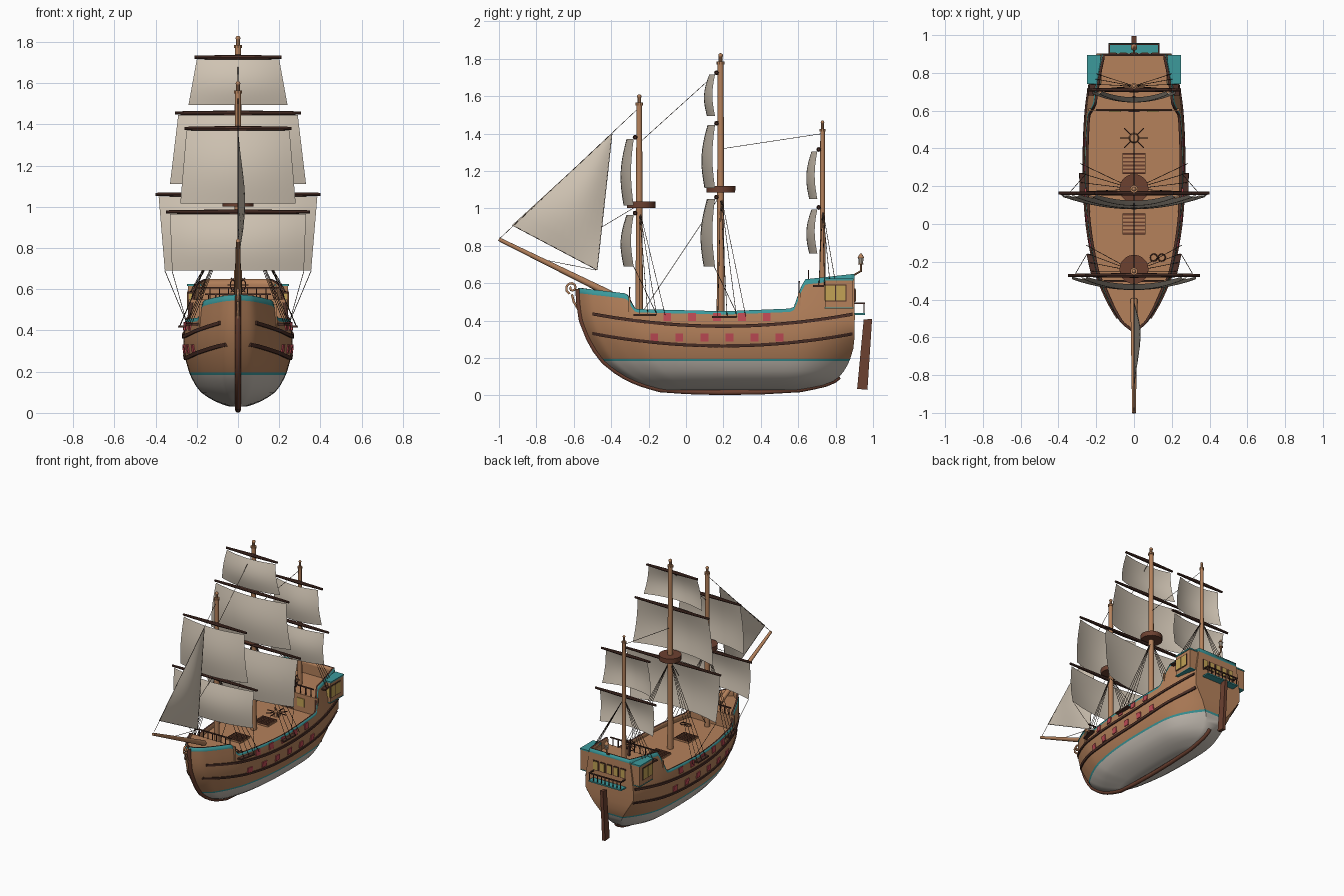
import bpy, bmesh, math
from mathutils import Vector, Matrix

cube = bpy.data.objects.get("Cube")
if cube:
    bpy.data.objects.remove(cube)


def material(name, rgb):
    m = bpy.data.materials.new(name)
    m.use_nodes = True
    m.diffuse_color = (*rgb, 1)
    m.node_tree.nodes["Principled BSDF"].inputs["Base Color"].default_value = (*rgb, 1)
    return m


WOOD = material("oak wood", (0.46, 0.22, 0.105))
DARK = material("dark wood", (0.075, 0.03, 0.021))
REDWOOD = material("red brown wood", (0.15, 0.052, 0.03))
WHITE = material("hull white", (0.58, 0.53, 0.47))
TEAL = material("teal trim", (0.045, 0.32, 0.33))
CANVAS = material("sail canvas", (0.64, 0.56, 0.46))
RED = material("port red", (0.52, 0.07, 0.09))
YELLOW = material("window yellow", (0.54, 0.36, 0.09))
ROPE = material("rope", (0.045, 0.028, 0.02))


def finish(name, bm, *mats):
    mesh = bpy.data.meshes.new(name)
    bm.to_mesh(mesh)
    bm.free()
    ob = bpy.data.objects.new(name, mesh)
    bpy.context.collection.objects.link(ob)
    for m in mats:
        mesh.materials.append(m)
    bpy.ops.object.select_all(action='DESELECT')
    ob.select_set(True)
    bpy.context.view_layer.objects.active = ob
    bpy.ops.object.shade_smooth_by_angle(angle=math.radians(35))
    return ob


def box(bm, centre, size):
    bmesh.ops.create_cube(bm, size=1, matrix=Matrix.Translation(centre) @ Matrix.Diagonal((*size, 1)))


def rod(bm, a, b, r1, r2=None, n=10):
    a, b = Vector(a), Vector(b)
    turn = (b - a).to_track_quat('Z', 'Y').to_matrix().to_4x4()
    bmesh.ops.create_cone(bm, cap_ends=True, segments=n, radius1=r1, radius2=r1 if r2 is None else r2,
                          depth=(b - a).length, matrix=Matrix.Translation((a + b) / 2) @ turn)


def lines(name, paths, radius, mat):
    cu = bpy.data.curves.new(name, 'CURVE')
    cu.dimensions, cu.bevel_depth, cu.bevel_resolution = '3D', radius, 1
    for path in paths:
        sp = cu.splines.new('POLY')
        sp.points.add(len(path) - 1)
        for p, co in zip(sp.points, path):
            p.co = (*co, 1)
    cu.materials.append(mat)
    bpy.context.collection.objects.link(bpy.data.objects.new(name, cu))


def interp(pts, t, smooth=True):
    t = min(max(t, pts[0][0]), pts[-1][0])
    i = next(k for k in range(len(pts) - 1) if t <= pts[k + 1][0])
    slope = lambda a, b: (pts[b][1] - pts[a][1]) / (pts[b][0] - pts[a][0])
    h = pts[i + 1][0] - pts[i][0]
    f = (t - pts[i][0]) / h
    if not smooth:
        return pts[i][1] + (pts[i + 1][1] - pts[i][1]) * f
    m0 = slope(max(i - 1, 0), i + 1) * h
    m1 = slope(i, min(i + 2, len(pts) - 1)) * h
    return ((2*f**3 - 3*f*f + 1) * pts[i][1] + (f**3 - 2*f*f + f) * m0
            + (3*f*f - 2*f**3) * pts[i + 1][1] + (f**3 - f*f) * m1)


# Hull lines: stem and stern by height, beam by height, fullness by length, sheer
STEM = [(.03, -.14), (.06, -.24), (.1, -.33), (.18, -.44), (.3, -.52), (.4, -.56), (.5, -.575), (.66, -.58)]
STERN = [(.03, .61), (.06, .75), (.1, .82), (.2, .88), (.3, .9), (.66, .9)]
BEAM = [(.03, .04), (.05, .1), (.1, .18), (.15, .215), (.2, .238), (.3, .262), (.4, .262), (.5, .247), (.66, .215)]
FULL = [(0, 0), (.03, .25), (.06, .38), (.12, .57), (.21, .77), (.39, .95), (.6, 1), (.8, .96), (.93, .85), (1, .76)]
SHEER = [(-.58, .575), (-.32, .545), (-.28, .462), (.2, .45), (.57, .465), (.63, .62), (.9, .65)]


def breadth(u, z):
    # The stern rounds in below the waterline and stays broad above it
    tuck = .75 * min(max((.36 - z) / .26, 0), 1) * max((u - .72) / .28, 0) ** 3
    return interp(BEAM, z) * interp(FULL, u) * (1 - tuck)


def half(y, z):
    a, b = interp(STEM, z), interp(STERN, z)
    return breadth(min(max((y - a) / (b - a), 0), 1), z)


# Hull shell, coloured by row
LOW = [.03, .04, .055, .075, .1, .13, .16, .183, .196]
N = 80
bm = bmesh.new()
cols = []
for i in range(N + 1):
    u = (i / N) ** 1.2
    top = interp(SHEER, -.58 + 1.48 * u, False)
    band = .028 if top > .5 else .018
    zs = LOW + [.196 + (top - band - .196) * k / 8 for k in range(1, 9)] + [top]
    col = []
    for z in zs:
        y = interp(STEM, z) * (1 - u) + interp(STERN, z) * u
        col.append([bm.verts.new((s * breadth(u, z), y, z)) for s in (1, -1)])
    cols.append(col)
rows = len(LOW) + 9


def row_colour(j):
    return 2 if j in (7, rows - 2) else 1 if j < 7 else 0


for a, b in zip(cols, cols[1:]):
    for j in range(rows - 1):
        for s in (0, 1):
            bm.faces.new((a[j][s], b[j][s], b[j + 1][s], a[j + 1][s])).material_index = row_colour(j)
    bm.faces.new((a[0][0], b[0][0], b[0][1], a[0][1])).material_index = 1
for j in range(rows - 1):
    c = cols[-1]
    bm.faces.new((c[j][0], c[j][1], c[j + 1][1], c[j + 1][0])).material_index = row_colour(j)
bmesh.ops.remove_doubles(bm, verts=bm.verts, dist=1e-5)
bmesh.ops.recalc_face_normals(bm, faces=bm.faces)
hull = finish("hull", bm, WOOD, WHITE, TEAL, DARK)
shell = hull.modifiers.new("thickness", 'SOLIDIFY')
shell.thickness, shell.offset = .014, -1
shell.material_offset, shell.material_offset_rim = -2, 1

# Keel and stem post
keel = [(0, interp(STEM, z), z) for z in (.57, .5, .4, .3, .24, .18, .13, .1, .08, .06, .045, .03)]
keel += [(0, .0, .02), (0, .18, .015), (0, .4, .018)]
keel += [(0, interp(STERN, z), z) for z in (.03, .045, .06, .08, .1)]
lines("keel", [keel], .015, REDWOOD)

# Decks and cabin walls
for name, y0, y1, z in (("fore_deck", -.57, -.3, .525), ("main_deck", -.31, .61, .42), ("poop_deck", .6, .893, .55)):
    bm = bmesh.new()
    edge = [[bm.verts.new((s * max(half(y, z) - .006, .001), y, z)) for s in (1, -1)]
            for y in [y0 + (y1 - y0) * k / 24 for k in range(25)]]
    for a, b in zip(edge, edge[1:]):
        bm.faces.new((a[0], b[0], b[1], a[1]))
    bmesh.ops.recalc_face_normals(bm, faces=bm.faces)
    finish(name, bm, WOOD)
bm = bmesh.new()
box(bm, (0, .605, .485), (.48, .012, .13))
box(bm, (0, -.302, .472), (.38, .012, .106))
finish("cabin_walls", bm, WOOD)


# Strips and plates that follow the hull sides
def strip(bm, ys, height, h, off):
    for s in (1, -1):
        rings = []
        for y in ys:
            z = height(y)
            rings.append([bm.verts.new((s * (half(y, z + dz) + o), y, z + dz))
                          for dz, o in ((-h/2, -.01), (-h/2, off), (h/2, off), (h/2, -.01))])
        faces = [bm.faces.new(rings[0]), bm.faces.new(rings[-1])]
        for a, b in zip(rings, rings[1:]):
            faces += [bm.faces.new((a[k], b[k], b[k - 3], a[k - 3])) for k in range(4)]
        bmesh.ops.recalc_face_normals(bm, faces=faces)


bm = bmesh.new()
ys = [-.5 + 1.39 * k / 40 for k in range(41)]
for base, rise in ((.37, .07), (.265, .07)):
    strip(bm, ys, lambda y: base + rise * ((y - .2) / .72) ** 2, .017, .008)
finish("wales", bm, DARK)
bm = bmesh.new()
CHANNELS = ((-.28, -.16, .43), (.14, .27, .42), (.68, .76, .585))
for y0, y1, z in CHANNELS:
    strip(bm, [y0, (y0 + y1) / 2, y1], lambda y: z, .01, .03)
finish("channels", bm, DARK)
bm = bmesh.new()
for y, z in [(-.1 + .133 * k, .42) for k in range(5)] + [(-.17 + .134 * k, .31) for k in range(6)]:
    strip(bm, [y - .021, y + .021], lambda _: z, .042, .006)
finish("gun_ports", bm, RED)

# Quarter galleries and stern balcony
wood, teal, glass, dark = (bmesh.new() for _ in range(4))
for s in (1, -1):
    box(wood, (s * .207, .818, .542), (.072, .15, .146))
    box(teal, (s * .213, .818, .62), (.07, .156, .01))
    box(teal, (s * .207, .818, .467), (.076, .154, .006))
    box(dark, (s * .243, .8, .547), (.005, .116, .092))
    for dy in (-.028, .028):
        box(glass, (s * .244, .8 + dy, .547), (.007, .05, .08))
    box(glass, (s * .222, .743, .547), (.03, .006, .08))
    box(glass, (s * .1, .597, .49), (.06, .006, .06))
box(teal, (0, .927, .435), (.27, .06, .01))
box(dark, (0, .597, .475), (.06, .006, .1))
for k in range(5):
    box(dark, (.056 * (k - 2), .902, .535), (.044, .008, .072))
    box(glass, (.056 * (k - 2), .904, .535), (.034, .009, .06))
for k in range(9):
    box(dark, (.032 * (k - 4), .952, .465), (.005, .005, .05))
    box(dark, (.045 * (k - 4), .605, .578), (.005, .005, .056))
    box(dark, (.036 * (k - 4), -.302, .548), (.005, .005, .05))
box(dark, (0, .952, .493), (.27, .008, .008))
box(dark, (0, .605, .608), (.4, .008, .008))
box(dark, (0, -.302, .575), (.32, .008, .008))
for s in (1, -1):
    box(dark, (s * .13, .927, .493), (.008, .055, .008))
finish("galleries", wood, WOOD)
finish("gallery_trim", teal, TEAL)
finish("windows", glass, YELLOW)
finish("railings", dark, DARK)

# Rudder
bm = bmesh.new()
outline = ((.95, .405), (.995, .41), (.97, .03), (.915, .035))
sides = [[bm.verts.new((x, y, z)) for y, z in outline] for x in (-.012, .012)]
for ring_verts in sides:
    bm.faces.new(ring_verts)
for k in range(4):
    bm.faces.new((sides[0][k], sides[0][k - 1], sides[1][k - 1], sides[1][k]))
bmesh.ops.recalc_face_normals(bm, faces=bm.faces)
finish("rudder", bm, REDWOOD)

# Masts, bowsprit and crow's nests
bm = bmesh.new()
MASTS = ((-.25, .42, 1.61, .02), (.185, .41, 1.83, .021), (.73, .54, 1.47, .016))
for y, z0, z1, r in MASTS:
    rod(bm, (0, y, z0), (0, y, z1 - .06), r, r * .75, 14)
    rod(bm, (0, y, z1 - .06), (0, y, z1 - .045), r, r)
    rod(bm, (0, y, z1 - .045), (0, y, z1 - .015), r * .5, r * .5)
    bmesh.ops.create_uvsphere(bm, u_segments=10, v_segments=6, radius=r * .6,
                              matrix=Matrix.Translation((0, y, z1 - r * .6)))
rod(bm, (0, -.4, .54), (0, -1, .835), .019, .01, 12)
finish("masts_and_bowsprit", bm, WOOD)
bm = bmesh.new()
for y, z in ((-.24, 1.02), (.187, 1.102)):
    rod(bm, (0, y, z - .018), (0, y, z + .018), .076, .077, 20)
finish("crows_nests", bm, REDWOOD)

# Yards and square sails: yard y, z, half length, sail top half, bottom half, sail bottom z, belly
RIG = ((-.272, .975, .35, .33, .32, .69, .062), (-.272, 1.38, .26, .25, .28, 1.015, .062),
       (.163, 1.06, .4, .385, .355, .69, .07), (.163, 1.455, .305, .29, .33, 1.11, .065),
       (.163, 1.725, .21, .2, .24, 1.495, .05),
       (.71, 1.005, .25, .22, .22, .76, .05), (.71, 1.315, .2, .17, .2, 1.05, .05))
yards, sails = bmesh.new(), bmesh.new()
for y, z, length, wt, wb, zb, belly in RIG:
    for s in (1, -1):
        rod(yards, (0, y, z), (s * length, y, z), .013, .008, 8)
    grid = []
    for j in range(11):
        v = j / 10
        w = wt + (wb - wt) * v
        curl = math.sin(math.pi * v)
        depth = belly * (.62 + .25 * v + .15 * curl)
        grid.append([sails.verts.new((w * t, y - .008 - .014 * curl - depth * (1 - t * t),
                                      z - .01 + (zb - z + .01) * v)) for t in [k / 8 - 1 for k in range(17)]])
    for a, b in zip(grid, grid[1:]):
        for k in range(16):
            sails.faces.new((a[k], b[k], b[k + 1], a[k + 1]))
finish("yards", yards, DARK)
finish("square_sails", sails, CANVAS)

# Triangular head sail
bm = bmesh.new()
peak, tack, clew = Vector((0, -.395, 1.4)), Vector((0, -.93, .91)), Vector((0, -.475, .67))
grid = []
for j in range(11):
    v = j / 10
    grid.append([])
    for k in range(11):
        p = peak.lerp(tack.lerp(clew, k / 10), v)
        p.x = .035 * math.sin(math.pi * k / 10) * math.sin(math.pi * v ** 1.5)
        grid[-1].append(bm.verts.new(p))
for a, b in zip(grid, grid[1:]):
    for k in range(10):
        bm.faces.new((a[k], b[k], b[k + 1], a[k + 1]))
bmesh.ops.remove_doubles(bm, verts=bm.verts, dist=1e-5)
finish("head_sail", bm, CANVAS)

# Stays, shrouds and sheets
mid = [((-1, .835), (-.26, 1.53)), ((.17, 1.73), (-.25, 1.35)), ((.2, 1.32), (.73, 1.4)), ((.17, 1.05), (-.23, .45)),
       ((-.48, .67), (-.76, .725)), ((-.45, .9), (-.25, 1.02)), ((-.395, 1.4), (-.475, .67)), ((-.93, .91), (-.475, .67))]
ropes = [[(0, *a), (0, *b)] for a, b in mid]
for (y0, y1, z), (my, _, _, _), head in zip(CHANNELS, MASTS, (1.0, 1.08, 1.0)):
    for s in (1, -1):
        for k in range(4):
            y = y0 + .03 + (y1 - y0) * k / 2.6
            ropes.append([(0, my, head), (s * (half(y, z) + .024), y, z)])
for y, w in ((-.28, .32), (.15, .355)):
    ropes += [[(s * w, y, .69), (s * .25, y + .12, .44)] for s in (1, -1)]
lines("rigging", ropes, .0016, ROPE)

# Deck fittings: hatches, capstan, wheel, rope coils
frames, bars = bmesh.new(), bmesh.new()
for y in (.32, 0):
    box(frames, (0, y, .424), (.12, .11, .012))
    for k in range(6):
        box(bars, (0, y - .05 + .02 * k, .431), (.116, .009, .008))
finish("hatches", frames, WOOD)
finish("hatch_bars", bars, REDWOOD)
bm = bmesh.new()
rod(bm, (0, .455, .42), (0, .455, .452), .028, .022)
finish("capstan_drum", bm, WOOD)
bm = bmesh.new()
for k in range(8):
    d = Vector((math.cos(k * math.pi / 4), math.sin(k * math.pi / 4), 0))
    rod(bm, Vector((0, .455, .442)) + d * .024, Vector((0, .455, .442)) + d * .074, .004, n=6)
    rod(bm, (0, .655, .62), Vector((0, .655, .62)) + Vector((d.x, 0, d.y)) * .05, .003, n=6)
box(bm, (0, .67, .585), (.015, .015, .07))
finish("capstan_bars_and_wheel", bm, DARK)


def ring(c, r, up):
    return [Vector(c) + Vector((math.cos(a), 0, math.sin(a)) if up else (math.cos(a), math.sin(a), 0)) * r
            for a in [k * math.pi / 8 for k in range(17)]]


lines("wheel_rim_and_coils", [ring((0, .655, .62), .038, True), ring((.105, -.178, .425), .019, False),
                              ring((.147, -.178, .425), .019, False)], .003, DARK)

# Bow scroll
lines("bow_scroll", [[(0, -.61 - (.035 - .0025 * k) * math.cos(k * .7 - 1.2),
                       .575 + (.035 - .0025 * k) * math.sin(k * .7 - 1.2)) for k in range(13)],
                     [(0, -.57, .45), (0, -.6, .5), (0, -.61, .54)]], .007, WOOD)

# Stern lantern
bm = bmesh.new()
rod(bm, (0, .9, .645), (0, .935, .665), .005)
rod(bm, (0, .935, .66), (0, .935, .7), .005)
rod(bm, (0, .935, .7), (0, .935, .706), .015)
rod(bm, (0, .935, .736), (0, .935, .76), .018, .004)
finish("lantern_frame", bm, WOOD)
bm = bmesh.new()
rod(bm, (0, .935, .706), (0, .935, .736), .011, .015)
finish("lantern_glass", bm, CANVAS)
